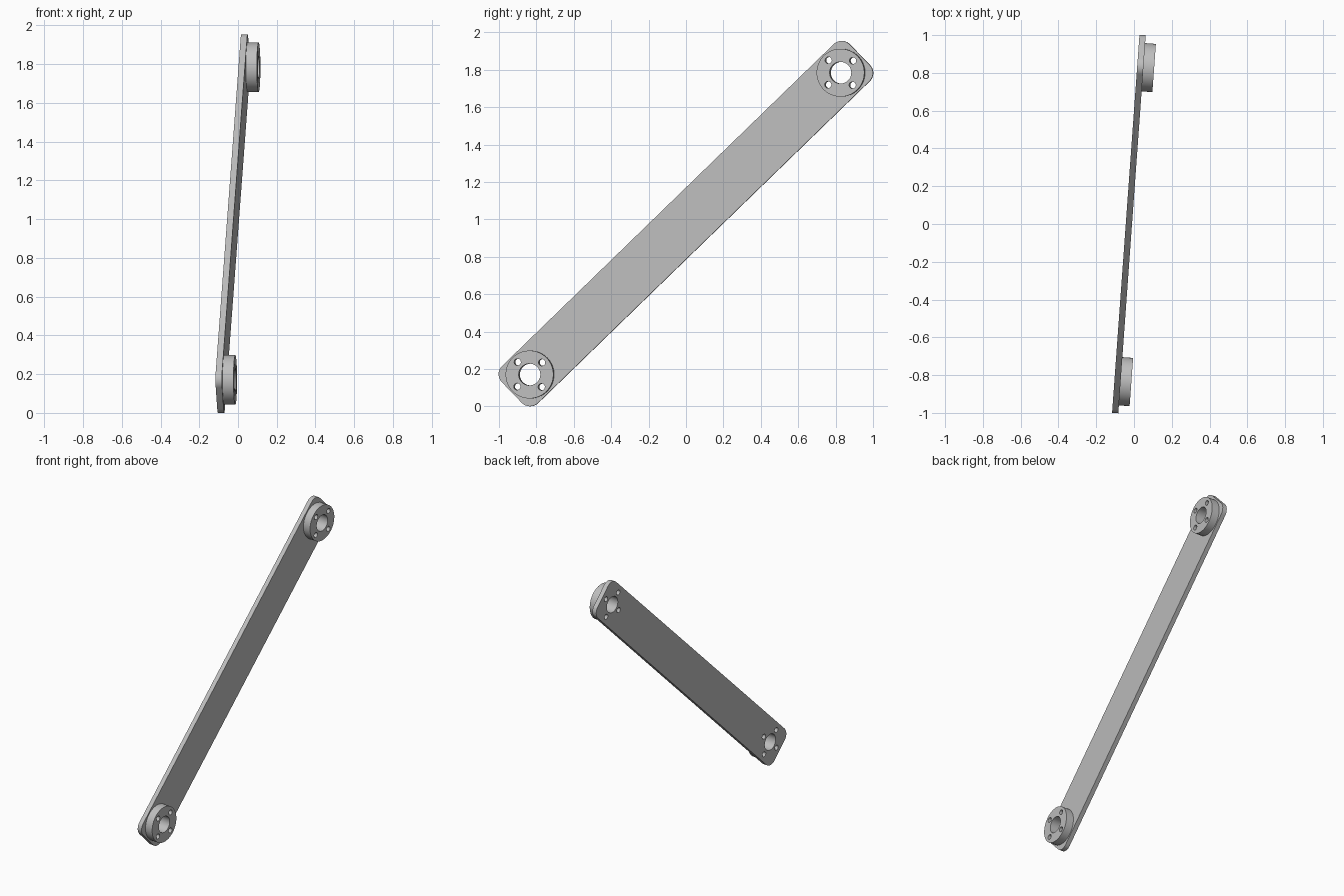
import bpy, bmesh, math
from mathutils import Matrix, Vector

if "Cube" in bpy.data.objects:
    bpy.data.objects.remove(bpy.data.objects["Cube"])

# Main sizes
HALF_SPAN = 1.16        # arm centre to boss centre
HALF_WIDTH = 0.138
CORNER = 0.061
PLATE_T, BOSS_T = 0.033, 0.057
BOSS_R, BORE_R, BOLT_R, BOLT_RING = 0.128, 0.058, 0.018, 0.0925

metal = bpy.data.materials.new("light_grey_metal")
metal.diffuse_color = (0.52, 0.52, 0.52, 1)
metal.use_nodes = True
metal.node_tree.nodes["Principled BSDF"].inputs["Base Color"].default_value = metal.diffuse_color

# Arm frame: x along the arm, y across it, z out of the broad face
yaw, rise = math.atan(0.0725), math.radians(44.07)
normal = Vector((math.cos(yaw), -math.sin(yaw), 0))
along = Vector((math.sin(yaw) * math.cos(rise), math.cos(yaw) * math.cos(rise), math.sin(rise)))
across = normal.cross(along)
frame = Matrix((along, across, normal)).transposed().to_4x4()
frame.translation = (-0.0435, 0.001, 0.977)


def circle(cx, cy, r, n):
    return [(cx + r * math.cos(2 * math.pi * i / n), cy + r * math.sin(2 * math.pi * i / n))
            for i in range(n)]


def rounded_rect(hx, hy, r, n=10):
    pts = []
    for k, (sx, sy) in enumerate([(1, 1), (-1, 1), (-1, -1), (1, -1)]):
        for i in range(n + 1):
            a = math.pi / 2 * (k + i / n)
            pts.append((sx * (hx - r) + r * math.cos(a), sy * (hy - r) + r * math.sin(a)))
    return pts


def holes(cx):
    # Central bore and four bolt holes
    loops = [circle(cx, 0, BORE_R, 48)]
    for k in range(4):
        a = k * math.pi / 2
        loops.append(circle(cx + BOLT_RING * math.cos(a), BOLT_RING * math.sin(a), BOLT_R, 24))
    return loops


def extruded(name, loops, z0, z1):
    # Flat outline with holes, given thickness and placed in the arm frame
    curve = bpy.data.curves.new(name + "_outline", 'CURVE')
    curve.dimensions = '2D'
    curve.fill_mode = 'BOTH'
    curve.extrude = (z1 - z0) / 2
    for pts in loops:
        s = curve.splines.new('POLY')
        s.points.add(len(pts) - 1)
        for p, (x, y) in zip(s.points, pts):
            p.co = (x, y, 0, 1)
        s.use_cyclic_u = True
    tmp = bpy.data.objects.new(name + "_outline", curve)
    bpy.context.collection.objects.link(tmp)
    bpy.context.view_layer.update()
    mesh = bpy.data.meshes.new_from_object(tmp.evaluated_get(bpy.context.evaluated_depsgraph_get()))
    bpy.data.objects.remove(tmp)
    bm = bmesh.new()
    bm.from_mesh(mesh)
    bmesh.ops.remove_doubles(bm, verts=bm.verts, dist=1e-5)
    bmesh.ops.translate(bm, verts=bm.verts, vec=(0, 0, (z0 + z1) / 2))
    bmesh.ops.transform(bm, matrix=frame, verts=bm.verts)
    bmesh.ops.recalc_face_normals(bm, faces=bm.faces)
    bm.to_mesh(mesh)
    bm.free()
    mesh.materials.clear()
    mesh.materials.append(metal)
    obj = bpy.data.objects.new(name, mesh)
    bpy.context.collection.objects.link(obj)
    bpy.ops.object.select_all(action='DESELECT')
    obj.select_set(True)
    bpy.context.view_layer.objects.active = obj
    bpy.ops.object.shade_smooth_by_angle(angle=math.radians(30))
    return obj


# Long plate with rounded corners, drilled at both ends
extruded("arm_plate",
         [rounded_rect(HALF_SPAN + HALF_WIDTH, HALF_WIDTH, CORNER)]
         + holes(-HALF_SPAN) + holes(HALF_SPAN), 0, PLATE_T)

# Round bosses standing on the plate
for name, cx in (("lower_boss", -HALF_SPAN), ("upper_boss", HALF_SPAN)):
    extruded(name, [circle(cx, 0, BOSS_R, 64)] + holes(cx), PLATE_T, PLATE_T + BOSS_T)
